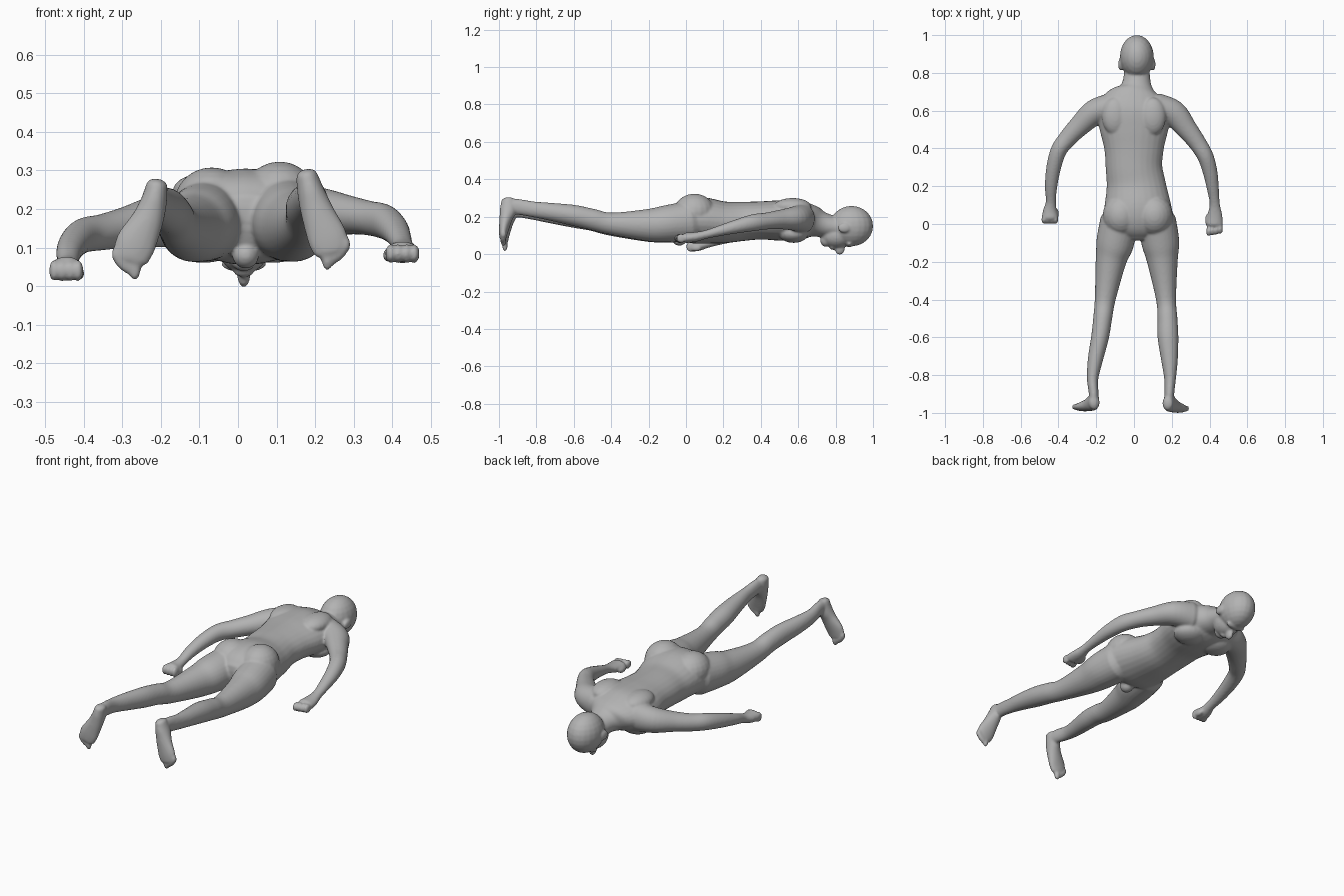
import bpy, bmesh, math
from mathutils import Vector, Matrix

bm = bmesh.new()
SEG = 28


def ball(c, r):
    """Ellipsoid with centre c and radii r."""
    m = Matrix.Translation(c) @ Matrix.Diagonal((*r, 1))
    bmesh.ops.create_uvsphere(bm, u_segments=20, v_segments=12, radius=1, matrix=m)


def spline(a, b, c, d, t):
    return 0.5 * (2 * b + (c - a) * t + (2 * a - 5 * b + 4 * c - d) * t * t
                  + (3 * b - a - 3 * c + d) * t ** 3)


def loft(stations, up=(0, 0, 1), cap=0.6, steps=5):
    """Rounded tube through stations (x, y, z, half width, half depth)."""
    s = [stations[0]] + stations + [stations[-1]]
    rows = []
    for i in range(1, len(s) - 2):
        for k in range(steps):
            rows.append([spline(*(s[i + j][n] for j in (-1, 0, 1, 2)), k / steps)
                         for n in range(5)])
    rows.append(list(stations[-1]))
    pts = [Vector(r[:3]) for r in rows]
    rings = []

    def ring(p, t, w, d):
        u = t.cross(Vector(up)).normalized()
        v = u.cross(t).normalized()
        rings.append([bm.verts.new(p + u * w * math.cos(a) + v * d * math.sin(a))
                      for a in (2 * math.pi * k / SEG for k in range(SEG))])

    def end(i, t, sign, angles):
        w, d = rows[i][3:]
        for a in angles:
            ring(pts[i] + t * sign * cap * min(w, d) * math.sin(a), t,
                 w * math.cos(a), d * math.cos(a))

    tang = [(pts[min(i + 1, len(pts) - 1)] - pts[max(i - 1, 0)]).normalized()
            for i in range(len(pts))]
    end(0, tang[0], -1, (1.4, 1.0, 0.5))
    for p, t, r in zip(pts, tang, rows):
        ring(p, t, r[3], r[4])
    end(-1, tang[-1], 1, (0.5, 1.0, 1.4))
    for a, b in zip(rings, rings[1:]):
        for k in range(SEG):
            bm.faces.new((a[k], a[(k + 1) % SEG], b[(k + 1) % SEG], b[k]))
    bm.faces.new(rings[0][::-1])
    bm.faces.new(rings[-1])


# Torso and neck
loft([(.02, -.05, .165, .13, .085), (.02, .0, .175, .19, .115), (.02, .08, .18, .18, .125),
      (.012, .2, .17, .158, .112), (0, .3, .175, .15, .105), (0, .4, .18, .158, .102),
      (0, .5, .18, .182, .108), (0, .6, .18, .195, .108), (.005, .67, .175, .16, .088),
      (.012, .72, .16, .09, .07), (.015, .78, .147, .07, .06), (.015, .84, .14, .07, .06)],
     cap=.4)
ball((-.068, .045, .215), (.098, .11, .093))   # buttocks
ball((.108, .045, .225), (.098, .11, .098))
ball((.02, -.035, .08), (.035, .04, .035))     # groin
for s in (-1, 1):
    ball((s * .09, .575, .11), (.09, .08, .05))             # chest
    ball((s * .1, .57, .25 + s * .005), (.07, .1, .045))    # shoulder blade

# Head and face
ball((.015, .885, .15), (.09, .116, .108))
ball((.015, .805, .1), (.066, .085, .068))
ball((.015, .748, .072), (.036, .03, .034))
ball((.015, .873, .056), (.06, .02, .02))
ball((.015, .822, .03), (.017, .028, .034))
ball((.015, .783, .036), (.027, .016, .013))
for s in (-1, 1):
    ball((.015 + s * .086, .845, .14), (.013, .034, .026))

# Legs
loft([(-.08, .02, .17, .098, .105), (-.1, -.1, .16, .1, .098), (-.123, -.2, .15, .081, .085),
      (-.153, -.4, .157, .055, .059), (-.166, -.5, .18, .05, .056), (-.18, -.6, .197, .047, .056),
      (-.205, -.72, .212, .04, .048), (-.219, -.82, .225, .03, .041),
      (-.213, -.9, .237, .026, .04), (-.213, -.945, .235, .029, .04)])
loft([(.122, .02, .175, .1, .11), (.14, -.1, .162, .1, .1), (.151, -.2, .155, .081, .087),
      (.17, -.4, .163, .053, .059), (.177, -.5, .185, .053, .057), (.18, -.6, .207, .055, .056),
      (.188, -.72, .226, .044, .048), (.191, -.82, .24, .031, .042),
      (.187, -.9, .253, .026, .042), (.187, -.945, .25, .029, .042)])

# Feet, pointing down from the heel
loft([(-.21, -.945, .262, .028, .037), (-.218, -.945, .22, .034, .044),
      (-.235, -.957, .17, .042, .034), (-.265, -.967, .11, .053, .025),
      (-.278, -.97, .07, .046, .019)], up=(0, 1, 0))
loft([(.178, -.95, .287, .028, .037), (.19, -.95, .24, .036, .045),
      (.208, -.964, .185, .044, .034), (.232, -.975, .125, .052, .025),
      (.242, -.979, .09, .046, .019)], up=(0, 1, 0))
# Toes, the big toe first
for x, z, r in ((.268, .047, .017), (.287, .052, .011), (.299, .06, .011),
                (.309, .07, .011), (.317, .082, .011)):
    ball((-x, -.968, z), (r, .015, r * 1.9))
    ball((x - .036, -.977, z + .026), (r, .015, r * 1.9))

# Arms, ending in closed hands
loft([(-.12, .625, .18, .068, .08), (-.21, .59, .168, .068, .068), (-.288, .52, .153, .056, .053),
      (-.35, .455, .14, .048, .047), (-.398, .39, .132, .043, .045),
      (-.425, .3, .112, .039, .039), (-.439, .2, .085, .033, .031),
      (-.44, .12, .06, .027, .025), (-.445, .07, .047, .037, .029),
      (-.445, .035, .045, .044, .032)])
loft([(.12, .625, .19, .068, .08), (.21, .585, .19, .07, .066), (.278, .505, .185, .056, .052),
      (.335, .43, .177, .047, .045), (.377, .36, .168, .043, .045),
      (.402, .28, .15, .039, .038), (.416, .2, .13, .033, .03),
      (.427, .11, .106, .027, .023), (.428, .05, .092, .039, .026),
      (.426, .0, .087, .046, .028)])
# Curled fingers and thumbs
for k in range(4):
    ball((-.477 + k * .021, .024, .04), (.013, .024, .028))
    ball((.395 + k * .021, -.032 + .004 * (k - 1.5), .084), (.013, .027, .025))
ball((-.412, .055, .033), (.014, .03, .018))
ball((.39, .02, .08), (.014, .035, .018))

# One skin over all the parts
bmesh.ops.recalc_face_normals(bm, faces=bm.faces)
mesh = bpy.data.meshes.new("body")
bm.to_mesh(mesh)
bm.free()
body = bpy.data.objects.new("body", mesh)
bpy.context.collection.objects.link(body)
skin = bpy.data.materials.new("plain grey")
skin.diffuse_color = (.45, .45, .45, 1)
mesh.materials.append(skin)
fuse = body.modifiers.new("fuse", 'REMESH')
fuse.mode = 'VOXEL'
fuse.voxel_size = .006
fuse.use_smooth_shade = True
blend = body.modifiers.new("blend", 'SMOOTH')
blend.factor = .5
blend.iterations = 8
